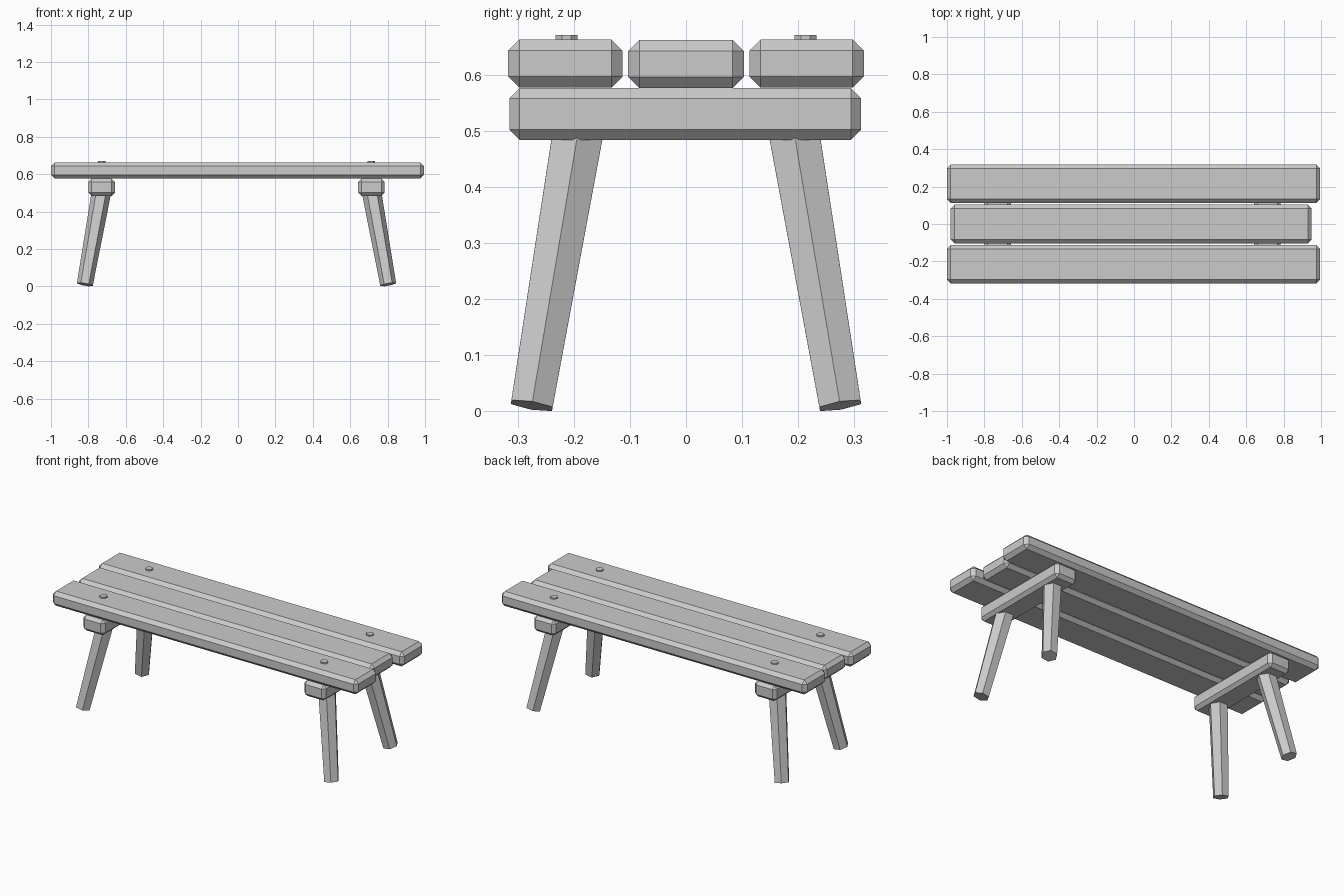
import bpy, bmesh, math
from mathutils import Vector

if "Cube" in bpy.data.objects:
    bpy.data.objects.remove(bpy.data.objects["Cube"])

wood = bpy.data.materials.new("pale grey")
wood.diffuse_color = (0.6, 0.6, 0.6, 1)
wood.use_nodes = True
wood.node_tree.nodes["Principled BSDF"].inputs["Base Color"].default_value = wood.diffuse_color


def finish(bm, name):
    bmesh.ops.recalc_face_normals(bm, faces=bm.faces)
    me = bpy.data.meshes.new(name)
    bm.to_mesh(me)
    bm.free()
    me.materials.append(wood)
    ob = bpy.data.objects.new(name, me)
    bpy.context.collection.objects.link(ob)
    return ob


def chamfered_box(name, lo, hi, width):
    """Box between two corners with every edge chamfered."""
    bm = bmesh.new()
    bmesh.ops.create_cube(bm, size=1)
    for v in bm.verts:
        v.co = [h if c > 0 else l for c, l, h in zip(v.co, lo, hi)]
    bmesh.ops.bevel(bm, geom=bm.edges[:], offset=width, segments=1,
                    profile=0.5, affect='EDGES')
    return finish(bm, name)


def prism(name, start, end, r1, r2, sides=6, turn=0.0):
    """Tapered prism whose ends are square to its axis."""
    start, end = Vector(start), Vector(end)
    axis = (end - start).normalized()
    u = Vector((1, 0, 0)) - axis * axis.x
    u.normalize()
    w = axis.cross(u)
    bm = bmesh.new()
    rings = []
    for p, r in ((start, r1), (end, r2)):
        rings.append([bm.verts.new(p + r * (u * math.cos(a) + w * math.sin(a)))
                      for a in (turn + math.tau * i / sides for i in range(sides))])
    a, b = rings
    bm.faces.new(a)
    bm.faces.new(b)
    for i in range(sides):
        j = (i + 1) % sides
        bm.faces.new((a[i], a[j], b[j], b[i]))
    return finish(bm, name)


# Three seat planks, the middle one a little shorter
chamfered_box("front_plank", (-1.0, -0.317, 0.577), (0.995, -0.113, 0.663), 0.02)
chamfered_box("middle_plank", (-0.98, -0.103, 0.576), (0.95, 0.103, 0.662), 0.02)
chamfered_box("back_plank", (-1.0, 0.113, 0.577), (0.995, 0.317, 0.663), 0.02)

for side, label in ((-1, "left"), (1, "right")):
    # Crossbar under the planks
    cx = -0.729 if side < 0 else 0.713
    chamfered_box(label + "_crossbar", (cx - 0.071, -0.315, 0.484),
                  (cx + 0.071, 0.312, 0.576), 0.018)
    for depth, row in ((-1, "front"), (1, "back")):
        # Splayed six-sided leg, sunk slightly into the crossbar
        prism(f"{row}_{label}_leg",
              (cx + side * 0.090, depth * 0.275, 0.0105),
              (cx + side * 0.002, depth * 0.192, 0.50), 0.043, 0.052)
        # Bolt head on the plank
        prism(f"{row}_{label}_bolt", (cx, depth * 0.213, 0.64),
              (cx, depth * 0.213, 0.671), 0.021, 0.021, 8, math.pi / 8)
